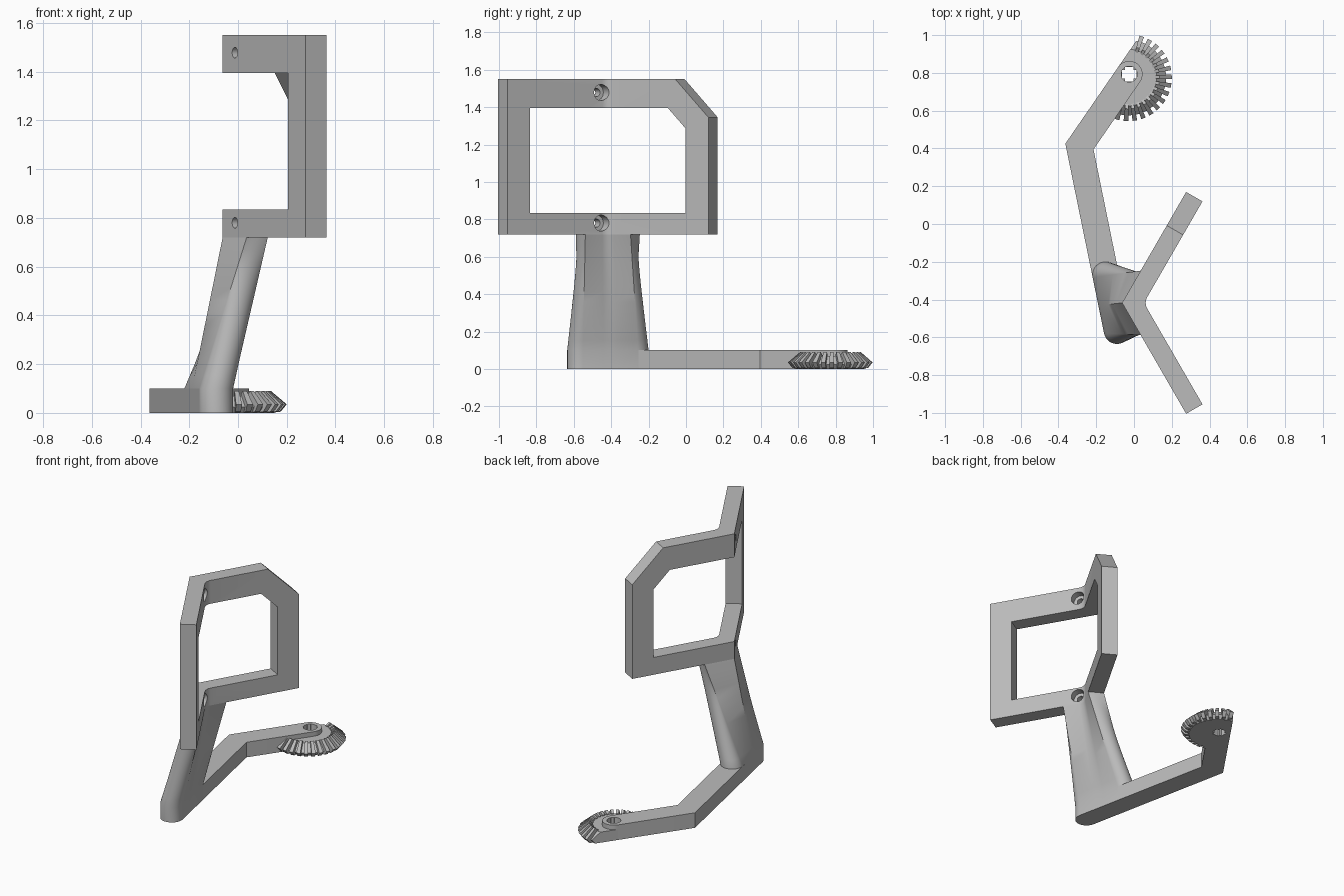
import bpy
import bmesh
from math import sin, cos, pi, radians, sqrt
from mathutils import Vector

if "Cube" in bpy.data.objects:
    bpy.data.objects.remove(bpy.data.objects["Cube"], do_unlink=True)

GREY = (0.5, 0.5, 0.5, 1)
plastic = bpy.data.materials.new("grey_plastic")
plastic.use_nodes = True
plastic.diffuse_color = GREY
plastic.node_tree.nodes["Principled BSDF"].inputs["Base Color"].default_value = GREY


def add_loft(bm, rings):
    """Skin closed rings of equal length and cap both ends."""
    loops = [[bm.verts.new(p) for p in ring] for ring in rings]
    n = len(loops[0])
    for a, b in zip(loops, loops[1:]):
        for i in range(n):
            j = (i + 1) % n
            bm.faces.new((a[i], a[j], b[j], b[i]))
    bm.faces.new(loops[0][::-1])
    bm.faces.new(loops[-1])


def finish(name, bm):
    bmesh.ops.recalc_face_normals(bm, faces=bm.faces)
    mesh = bpy.data.meshes.new(name)
    bm.to_mesh(mesh)
    bm.free()
    mesh.materials.append(plastic)
    obj = bpy.data.objects.new(name, mesh)
    bpy.context.collection.objects.link(obj)
    return obj


def loft(name, rings):
    bm = bmesh.new()
    add_loft(bm, rings)
    return finish(name, bm)


def level(points, z):
    return [(x, y, z) for x, y in points]


def prism(name, points, z0, z1):
    return loft(name, [level(points, z0), level(points, z1)])


def arc(center, r, a0, a1, n):
    """n points on an arc, angles in degrees."""
    angles = [radians(a0 + (a1 - a0) * i / (n - 1)) for i in range(n)]
    return [(center[0] + r * cos(a), center[1] + r * sin(a)) for a in angles]


def circle(center, r, n=32):
    return arc(center, r, 0, 360 - 360 / n, n)


def cut(obj, cutter):
    """Subtract the cutter, bake the result and drop the cutter."""
    mod = obj.modifiers.new("cut", "BOOLEAN")
    mod.operation = "DIFFERENCE"
    mod.solver = "EXACT"
    mod.object = cutter
    graph = bpy.context.evaluated_depsgraph_get()
    mesh = bpy.data.meshes.new_from_object(obj.evaluated_get(graph))
    obj.modifiers.clear()
    obj.data = mesh
    bpy.data.objects.remove(cutter, do_unlink=True)


def smooth(obj):
    bpy.ops.object.select_all(action="DESELECT")
    obj.select_set(True)
    bpy.context.view_layer.objects.active = obj
    bpy.ops.object.shade_smooth_by_angle(angle=radians(30))


# Bent frame: two wings at 120 degrees, side -1 is the front wing, +1 the rear
VX, VY, THICK, LENGTH = -0.063, -0.4175, 0.1, 0.678
BOTTOM, TOP = 0.72, 1.55
C60, S60 = 0.5, sqrt(3) / 2


def wing(s, n, side):
    """Point at distance s along a wing and n through its thickness."""
    return (VX + C60 * s + S60 * n, VY + side * (S60 * s - C60 * n))


def vee(length):
    r = 0.06
    fillet = arc((VX + (THICK + r) / S60, VY), r, 210, 150, 5)
    return ([(VX, VY), wing(length, 0, -1), wing(length, THICK, -1)] + fillet
            + [wing(length, THICK, 1), wing(length, 0, 1)])


def wing_cutter(profile, side, n0=-0.1, n1=0.2):
    return loft("cutter", [[(*wing(s, n, side), z) for s, z in profile] for n in (n0, n1)])


frame = prism("bent_frame", vee(LENGTH), BOTTOM, TOP)
end, low, high, bevel = LENGTH - 0.14, 0.835, 1.395, 0.11
cut(frame, wing_cutter([(-0.1, low), (end, low), (end, high), (-0.1, high)], -1))
cut(frame, wing_cutter([(-0.1, low), (end, low), (end, high - bevel),
                        (end - bevel, high), (-0.1, high)], 1))
cut(frame, wing_cutter([(LENGTH - 0.305, TOP + 0.1), (LENGTH + 0.1, TOP - 0.305),
                        (LENGTH + 0.1, TOP + 0.1)], 1))
# Counterbored screw holes in the front wing
for z in (0.78, 1.478):
    cut(frame, wing_cutter(circle((0.1, z), 0.022), -1))
    cut(frame, wing_cutter(circle((0.1, z), 0.043), -1, n0=0.05))
smooth(frame)

# Leaning column: rounded slot at the base blending into the bent section
foot, heel, R = Vector((-0.09, -0.565)), Vector((-0.15, -0.27)), 0.07
ARM_H = 0.1
tilt = 101.5
right = Vector((cos(radians(tilt - 90)), sin(radians(tilt - 90)))) * R
STEPS = 17
slot = [tuple((foot + heel) / 2 - right)]
slot += arc(foot, R, tilt + 90, tilt + 270, STEPS)
slot += [tuple(foot.lerp(heel, 0.375 + i / 16) + right) for i in range(5)]
slot += arc(heel, R, tilt - 90, tilt + 90, STEPS)


def spread(a, b):
    return [tuple(Vector(a).lerp(Vector(b), i / (STEPS - 1))) for i in range(STEPS)]


v = vee(0.197)
crown = [v[0]] + spread(v[1], v[2]) + v[3:8] + spread(v[8], v[9])
rings = [level(slot, 0)]
for k in range(13):
    t = k / 12
    mix = [tuple(Vector(a).lerp(Vector(b), t)) for a, b in zip(slot, crown)]
    rings.append(level(mix, ARM_H + t * (BOTTOM - ARM_H)))
smooth(loft("leaning_column", rings))

# Bent base arm with a rounded end around the axle
bend, axle = Vector((-0.289, 0.41)), Vector((-0.025, 0.793))
d1, d2 = (bend - foot).normalized(), (axle - bend).normalized()
n1, n2 = Vector((-d1.y, d1.x)), Vector((-d2.y, d2.x))
miter = (n1 + n2) * (R / (1 + n1.dot(n2)))
tip_angle = Vector((1, 0)).angle(d2) * 180 / pi
outline = [foot + n1 * R, foot - n1 * R, bend - miter]
outline += arc(axle, R, tip_angle - 90, tip_angle + 90, 21) + [bend + miter]
arm = prism("base_arm", [tuple(p) for p in outline], 0, ARM_H)

# Half bevel gear body, trimmed flush with the arm's outer edge
hub = (-0.03, 0.775)
bm = bmesh.new()
add_loft(bm, [level(circle(hub, r, 64), z)
              for r, z in ((0.18, 0), (0.2, 0.025), (0.15, 0.07))])
edge = axle + n2 * R
bmesh.ops.bisect_plane(bm, geom=bm.verts[:] + bm.edges[:] + bm.faces[:],
                       plane_co=(*edge, 0), plane_no=(*n2, 0), clear_outer=True)
bmesh.ops.holes_fill(bm, edges=[e for e in bm.edges if e.is_boundary])
gear = finish("gear_body", bm)

# Cross-shaped axle hole with a round recess on top
for part in (arm, gear):
    for w, h in ((0.038, 0.022), (0.022, 0.038)):
        box = [(axle.x + a * w, axle.y + b * h)
               for a, b in ((-1, -1), (1, -1), (1, 1), (-1, 1))]
        cut(part, prism("cutter", box, -0.1, 0.2))
    cut(part, prism("cutter", circle(axle, 0.042), 0.06, 0.2))
    smooth(part)

# Sloping gear teeth
bm = bmesh.new()
profile = [(0.14, 0.02), (0.18, 0.002), (0.205, 0.005), (0.23, 0.035),
           (0.165, 0.09), (0.14, 0.075)]
for i in range(16):
    a = radians(72 - 11.8 * i)
    out, across = Vector((cos(a), sin(a))), Vector((-sin(a), cos(a)))
    sides = []
    for side in (-1, 1):
        sides.append([(*(Vector(hub) + out * r + across * side * 0.055 * r), z)
                      for r, z in profile])
    add_loft(bm, sides)
finish("gear_teeth", bm)
